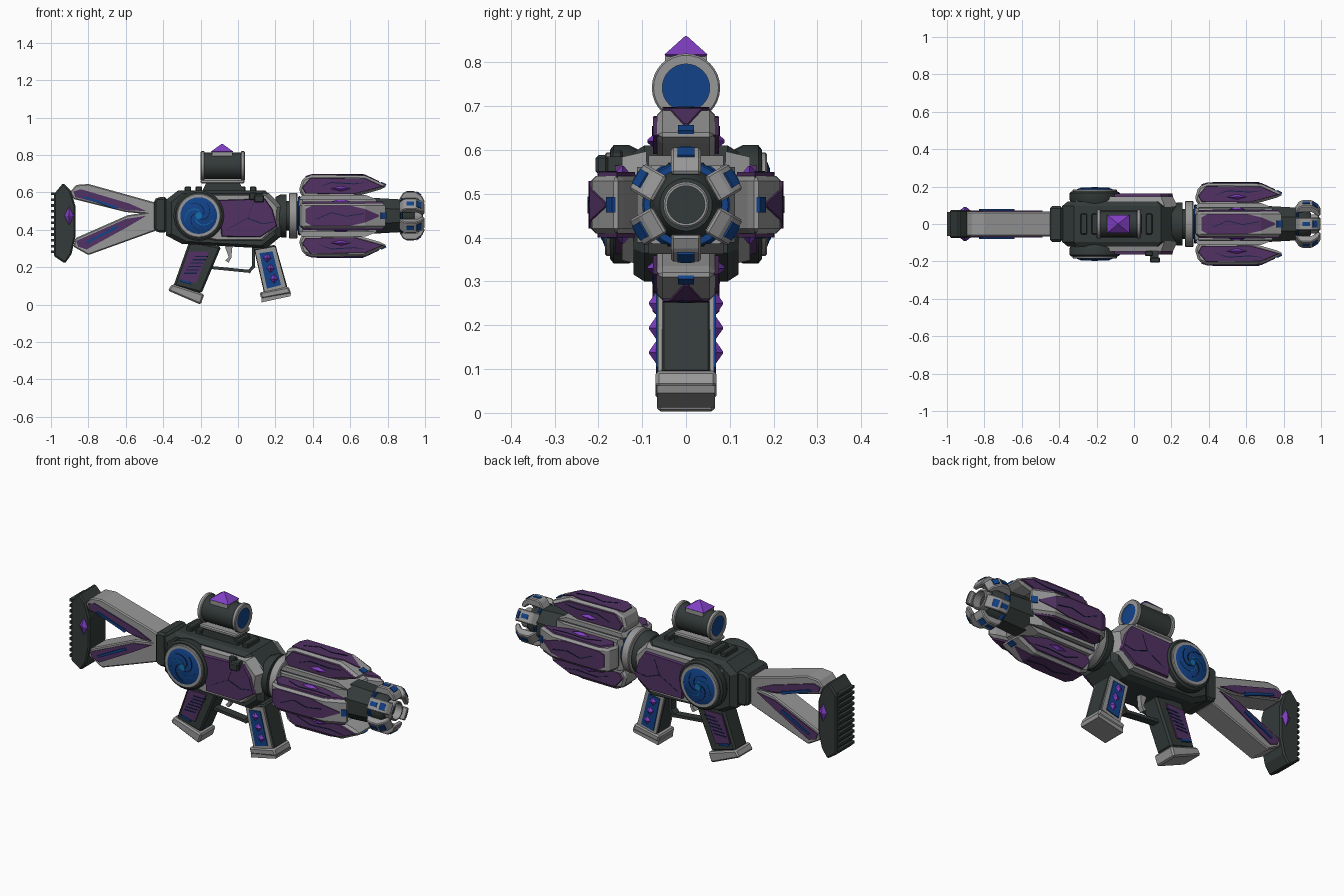
import bpy, bmesh, math
from mathutils import Matrix, Vector

if "Cube" in bpy.data.objects:
    bpy.data.objects.remove(bpy.data.objects["Cube"])

def mat(name, *c):
    m = bpy.data.materials.new(name)
    m.diffuse_color = (*c, 1)
    m.use_nodes = True
    m.node_tree.nodes["Principled BSDF"].inputs["Base Color"].default_value = m.diffuse_color
    return m

DARK = mat("dark_metal", .033, .043, .041)
GREY = mat("light_grey", .31, .31, .31)
PURP = mat("purple_panel", .085, .032, .125)
CRYS = mat("violet_crystal", .22, .05, .55)
BLUE = mat("deep_blue", .006, .055, .25)
SKY = mat("bright_blue", .006, .16, .42)
NAVY = mat("navy", .005, .015, .06)
I = Matrix()
AX = .475                                    # height of the barrel axis

def build(name, rings, m, closed=False, smooth=False):
    """Skin a list of equal point rings; caps unless closed."""
    bm = bmesh.new()
    vs = [[bm.verts.new(p) for p in r] for r in rings]
    n = len(vs[0])
    for a, b in zip(vs, vs[1:] + (vs[:1] if closed else [])):
        for i in range(n):
            bm.faces.new((a[i], a[(i+1) % n], b[(i+1) % n], b[i]))
    if not closed:
        bm.faces.new(vs[0])
        bm.faces.new(vs[-1])
    bmesh.ops.recalc_face_normals(bm, faces=bm.faces)
    me = bpy.data.meshes.new(name)
    bm.to_mesh(me)
    bm.free()
    me.materials.append(m)
    if smooth:
        for p in me.polygons:
            p.use_smooth = True
        me.set_sharp_from_angle(angle=math.radians(35))
    o = bpy.data.objects.new(name, me)
    bpy.context.collection.objects.link(o)
    return o

def slab(name, pts, layers, m, M=I, bevel=0):
    """(x, z) profile carried along y; layers = (y, scale about centre)."""
    cx = sum(p[0] for p in pts)/len(pts)
    cz = sum(p[1] for p in pts)/len(pts)
    o = build(name, [[M @ Vector((cx+(x-cx)*k, y, cz+(z-cz)*k)) for x, z in pts] for y, k in layers], m)
    if bevel:
        b = o.modifiers.new("bevel", "BEVEL")
        b.width, b.segments, b.limit_method = bevel, 1, 'ANGLE'
    return o

def sym(name, pts, h, m, M=I, bevel=0):
    return slab(name, pts, [(-h, 1), (h, 1)], m, M, bevel)

def plates(name, pts, y0, y1, m, k=1, M=I):
    for s, tag in ((-1, "front"), (1, "back")):
        slab(f"{name}_{tag}", pts, [(s*y0, 1), (s*y1, k)], m, M)

def box(x0, x1, z0, z1):
    return [(x0, z0), (x1, z0), (x1, z1), (x0, z1)]

def diamond(x, z, a, b):
    return [(x-a, z), (x, z+b), (x+a, z), (x, z-b)]

def lathe(name, prof, m, M=Matrix.Translation((0, 0, AX)), n=32, closed=False):
    """(x, radius) profile turned around the x axis."""
    return build(name, [[M @ Vector((x, r*math.cos(2*math.pi*i/n), r*math.sin(2*math.pi*i/n)))
                         for i in range(n)] for x, r in prof], m, closed, n > 12)

def ring(name, x0, x1, ri, ro, m, M=Matrix.Translation((0, 0, AX)), n=32):
    return lathe(name, [(x0, ri), (x0, ro-.004), (x0+.004, ro), (x1-.004, ro), (x1, ro-.004), (x1, ri)], m, M, n, True)

# --- shoulder stock
sym("butt_plate", [(-.985, .59), (-.935, .65), (-.895, .61), (-.87, .53), (-.87, .36),
                   (-.89, .27), (-.925, .22), (-.985, .26)], .076, DARK, bevel=.008)
for i in range(11):
    z = .275 + i*.031
    sym("butt_ridge", box(-1, -.98, z, z+.014), .065, DARK)
plates("butt_crystal", diamond(-.903, .475, .032, .065), .07, .092, CRYS, .15)
sym("upper_strut", [(-.9, .60), (-.865, .64), (-.80, .645), (-.44, .545), (-.44, .48), (-.6, .495), (-.88, .565)], .066, GREY, bevel=.006)
sym("lower_strut", [(-.87, .355), (-.59, .478), (-.44, .50), (-.44, .395), (-.80, .265), (-.88, .31)], .066, GREY, bevel=.006)
plates("upper_strut_panel", [(-.88, .605), (-.84, .617), (-.58, .54), (-.49, .50), (-.6, .505), (-.87, .575)], .06, .072, PURP)
plates("lower_strut_panel", [(-.865, .34), (-.6, .458), (-.49, .475), (-.6, .41), (-.81, .295), (-.855, .31)], .06, .072, PURP)
plates("upper_strut_light", [(-.83, .572), (-.82, .58), (-.64, .522), (-.65, .508)], .06, .079, BLUE)
plates("lower_strut_light", [(-.82, .332), (-.81, .325), (-.64, .41), (-.65, .422)], .06, .079, BLUE)
sym("stock_collar", [(-.45, .40), (-.43, .385), (-.38, .385), (-.38, .575), (-.43, .575), (-.45, .56)], .095, DARK, bevel=.012)

# --- receiver body
slab("receiver", [(-.385, .56), (-.32, .61), (.145, .61), (.23, .53), (.23, .365), (.15, .30), (-.30, .325), (-.385, .37)],
     [(-.12, .9), (-.095, 1), (.095, 1), (.12, .9)], DARK)
side = [(-.33, .57), (-.28, .597), (.165, .597), (.235, .525), (.225, .41), (.14, .335), (-.12, .335), (-.30, .37)]
plates("side_frame", side, .09, .146, GREY, .9)
panel = [(-.11, .56), (.145, .568), (.185, .51), (.21, .42), (.12, .36), (-.09, .362)]
plates("side_panel", panel, .14, .162, PURP, .96)
# crack lines in the panels
for a, b in (((-.06, .40), (.05, .46)), ((.05, .46), (.13, .43)), ((.05, .46), (.08, .54)), ((.13, .43), (.19, .44))):
    plates("panel_crack", [a, b, (b[0]+.003, b[1]+.004), (a[0]+.003, a[1]+.004)], .155, .1635, NAVY)
# turbine discs on both sides
for s in (-1, 1):
    M = Matrix.Translation((-.21, 0, .476)) @ Matrix.Rotation(s*math.pi/2, 4, 'Z')
    lathe("disc_base", [(.09, .115), (.13, .135), (.165, .135), (.173, .125)], DARK, M)
    ring("disc_ring", .165, .185, .098, .118, GREY, M)
    lathe("disc_glass", [(.15, .1), (.184, .1), (.192, .08)], BLUE, M)
    lathe("disc_hub", [(.15, .018), (.197, .018)], SKY, M, 16)
    for k in range(5):
        def arc(t, w):
            a = k*2*math.pi/5 + 2.2*t + w
            return (-.21 + (.022+.058*t)*math.cos(a), .476 + (.022+.058*t)*math.sin(a))
        pts = [arc(t/6, 0) for t in range(7)] + [arc(t/6, .3*(1-t/8)) for t in range(6, -1, -1)]
        slab("disc_swirl", pts, [(s*.186, 1), (s*.1945, 1)], SKY if k % 2 else NAVY)
# bolt handle on the near side
sym("bolt_stem", box(.085, .13, .55, .585), .02, DARK, Matrix.Translation((0, -.16, 0)))
sym("bolt_knob", box(.085, .14, .545, .588), .014, DARK, Matrix.Translation((0, -.192, 0)), .006)
sym("bolt_block", box(.06, .10, .56, .60), .014, DARK, Matrix.Translation((0, -.158, 0)), .005)

# --- top rail and sight
for i in range(7):
    sym("rail_tooth", box(-.285+i*.058, -.25+i*.058, .60, .632), .055, DARK, bevel=.005)
sym("sight_foot", [(-.19, .61), (.03, .61), (.01, .65), (-.17, .65)], .055, DARK)
sym("sight_saddle", [(-.2, .648), (.035, .648), (.035, .67), (-.2, .67)], .06, GREY, bevel=.006)
S = Matrix.Translation((0, 0, .742))
lathe("sight_tube", [(-.19, .071), (.03, .071)], DARK, S)
for x in (-.2, .015):
    ring("sight_rim", x, x+.022, .054, .078, GREY, S)
for x in (-.196, .028):
    lathe("sight_lens", [(x, .056), (x+.005, .056)], BLUE, S)
sym("sight_cap", box(-.14, -.03, .79, .818), .048, GREY)
build("sight_crystal", [[(-.085+a*u, b*v, z) for a, b in ((-1, -1), (1, -1), (1, 1), (-1, 1))]
                        for u, v, z in ((.045, .036, .805), (.06, .049, .818), (.002, .002, .86))], CRYS)

# --- grips and trigger
sym("pistol_grip", [(-.26, .34), (-.09, .31), (-.195, .06), (-.345, .10)], .055, DARK, bevel=.01)
plates("pistol_grip_panel", [(-.265, .285), (-.155, .285), (-.225, .115), (-.315, .135)], .05, .062, PURP)
for i in range(6):
    x, z = -.29+i*.012, .165+i*.018
    plates("grip_groove", box(x, x+.07, z, z+.006), .055, .064, NAVY)
plates("grip_light", [(-.305, .135), (-.25, .12), (-.252, .108), (-.31, .123)], .055, .066, BLUE)
sym("pistol_grip_base", [(-.375, .075), (-.352, .11), (-.18, .055), (-.2, 0)], .066, GREY, bevel=.008)
sym("fore_grip", [(.085, .30), (.20, .32), (.265, .09), (.14, .06)], .058, DARK, bevel=.008)
plates("fore_grip_frame", [(.09, .29), (.20, .31), (.258, .095), (.142, .065)], .05, .064, GREY)
plates("fore_grip_inset", [(.115, .275), (.185, .285), (.23, .105), (.155, .085)], .06, .069, BLUE)
for i in range(3):
    plates("fore_grip_crystal", diamond(.156+i*.018, .25-i*.056, .026, .03), .065, .084, CRYS, .1)
sym("fore_grip_base", [(.115, .065), (.125, .03), (.285, .06), (.27, .097)], .07, GREY, bevel=.008)
sym("fore_grip_foot", [(.127, .012), (.28, .045), (.284, .062), (.125, .035)], .066, GREY)
guard = [(-.17, .235), (-.14, .198), (.06, .178), (.083, .205), (.083, .31)]
for (x0, z0), (x1, z1) in zip(guard, guard[1:]):
    d = Vector((x1-x0, z1-z0)).normalized()*.008
    sym("trigger_guard", [(x0-d.x-d.y, z0-d.y+d.x), (x1+d.x-d.y, z1+d.y+d.x),
                          (x1+d.x+d.y, z1+d.y-d.x), (x0-d.x+d.y, z0-d.y-d.x)], .022, DARK)
sym("trigger", [(-.07, .31), (-.03, .31), (-.036, .25), (-.05, .225), (-.068, .235), (-.05, .255)], .014, GREY)

# --- barrel core and collars
lathe("front_collar", [(.2, .10), (.23, .115), (.258, .115)], DARK)
lathe("barrel_neck", [(.24, .08), (.40, .08)], DARK)
ring("collar_ring", .272, .318, .07, .122, GREY)
ring("collar_band", .322, .336, .07, .105, BLUE)
lathe("barrel_core", [(.33, .085), (.36, .105), (.70, .105), (.865, .095), (.875, .085)], DARK,
      Matrix.Translation((0, 0, AX)) @ Matrix.Rotation(math.pi/8, 4, 'X'), 8)
lathe("muzzle_core", [(.86, .086), (.92, .075), (.945, .06)], DARK)
ring("muzzle_ring", .90, .988, .043, .052, GREY)
ring("muzzle_glow", .868, .882, .07, .1, BLUE)

# --- four armour fins around the barrel
for k, tag in enumerate(("top", "front", "bottom", "back")):
    M = Matrix.Translation((0, 0, AX)) @ Matrix.Rotation(k*math.pi/2, 4, 'X')
    n = tag + "_fin"
    sym(n+"_base", [(.325, .088), (.345, .112), (.68, .112), (.74, .088)], .086, GREY, M)
    sym(n, [(.325, .135), (.345, .2), (.395, .218), (.68, .215), (.80, .16), (.76, .14), (.62, .10), (.345, .10)],
        .066, GREY, M, .012)
    plates(n+"_side", [(.34, .15), (.385, .203), (.68, .2), (.78, .158), (.62, .115), (.36, .118)], .06, .075, PURP, .97, M)
    plates(n+"_crystal", diamond(.55, .145, .07, .018), .07, .088, CRYS, .2, M)
    plates(n+"_crack", [(.42, .15), (.5, .175), (.62, .168), (.70, .18), (.62, .173), (.5, .18)], .07, .0775, NAVY, 1, M)
    # outer panel, bent down over the sloping nose
    build(n+"_outer", [[M @ Vector((x, s*w, r+d)) for s, d in ((-1, -.012), (1, -.012), (1, .005), (-1, .005))]
                       for x, w, r in ((.36, .035, .207), (.395, .054, .218), (.60, .054, .2165), (.68, .036, .215), (.755, .004, .18))], PURP)
    for x0, x1, y0, y1 in ((.42, .5, -.02, .015), (.5, .58, .015, -.005), (.58, .67, -.005, .01)):
        build(n+"_outer_crack", [[M @ Vector((x, y+e, z)) for e, z in ((0, .217), (.004, .217), (.004, .2245), (0, .2245))]
                                 for x, y in ((x0, y0), (x1, y1))], NAVY)
    sym(n+"_nose_light", [(.76, .172), (.765, .182), (.793, .169), (.788, .159)], .018, BLUE, M)

# --- six muzzle claws
for k in range(6):
    M = Matrix.Translation((0, 0, AX)) @ Matrix.Rotation(k*math.pi/3, 4, 'X')
    sym("muzzle_claw", [(.86, .085), (.882, .122), (.90, .13), (.95, .13), (.985, .105), (1, .072), (.98, .066), (.955, .09), (.90, .09)],
        .034, GREY, M, .005)
    sym("claw_light", [(.952, .124), (.956, .1315), (.981, .1135), (.977, .106)], .019, BLUE, M)
    sym("claw_top_light", box(.90, .94, .125, .133), .012, BLUE, M)
